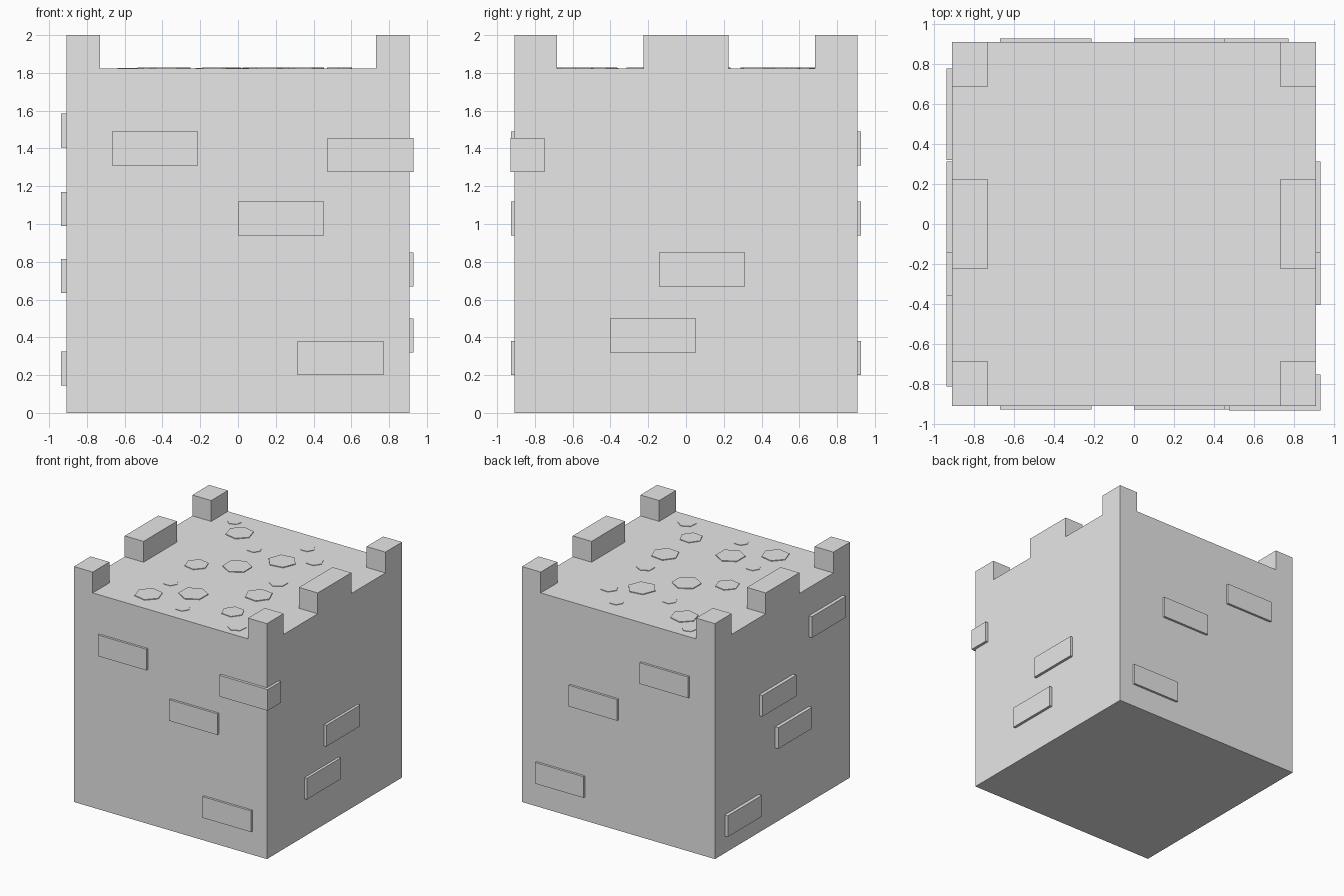
import bpy
import math

if "Cube" in bpy.data.objects:
    bpy.data.objects.remove(bpy.data.objects["Cube"], do_unlink=True)

stone = bpy.data.materials.new("light_grey_stone")
stone.use_nodes = True
GREY = (0.8, 0.8, 0.8, 1)
stone.diffuse_color = GREY
stone.node_tree.nodes["Principled BSDF"].inputs["Base Color"].default_value = GREY

HALF = 0.907      # half width of the tower
FLOOR = 1.823     # height of the roof floor
TOP = 2.0
BRICK_L, BRICK_H = 0.455, 0.18
SINK = 0.05       # how far bricks reach into the wall


def box(name, x0, x1, y0, y1, z0, z1):
    bpy.ops.mesh.primitive_cube_add(
        size=1, location=((x0 + x1) / 2, (y0 + y1) / 2, (z0 + z1) / 2))
    ob = bpy.context.object
    ob.name = name
    ob.scale = (x1 - x0, y1 - y0, z1 - z0)
    bpy.ops.object.transform_apply(location=False, rotation=False, scale=True)
    ob.data.materials.append(stone)
    return ob


def cobble(x, y, radius, turn):
    # Wide stones stand slightly prouder than small ones
    height = 0.004 + 0.05 * max(radius - 0.06, 0)
    bpy.ops.mesh.primitive_cylinder_add(
        vertices=6, radius=radius, depth=0.04,
        location=(x, y, FLOOR + height - 0.02),
        rotation=(0, 0, math.radians(turn + 30)))
    ob = bpy.context.object
    ob.name = "roof_cobble"
    ob.data.materials.append(stone)


# Tower block with its battlements
box("tower_body", -HALF, HALF, -HALF, HALF, 0, FLOOR)
for side, label in ((-1, "right"), (1, "left")):
    x0, x1 = sorted((side * 0.73, side * HALF))
    for y0, y1, place in ((-HALF, -0.683, "front"), (-0.225, 0.225, "middle"),
                          (0.683, HALF, "back")):
        box(f"{label}_{place}_merlon", x0, x1, y0, y1, FLOOR - 0.01, TOP)

# Raised bricks shared by the front and back walls: (x start, z start)
for x, z in ((-0.668, 1.31), (0.0, 0.94), (0.315, 0.2)):
    box("front_brick", x, x + BRICK_L, -0.926, -HALF + SINK, z, z + BRICK_H)
    box("back_brick", x, x + BRICK_L, HALF - SINK, 0.926, z, z + BRICK_H)

# Raised bricks on the side walls: (y start, z start)
for y, z in ((-0.143, 0.67), (-0.403, 0.32)):
    box("left_brick", HALF - SINK, 0.93, y, y + BRICK_L, z, z + BRICK_H)
for y, z in ((0.32, 0.145), (-0.357, 0.635), (-0.143, 0.99), (-0.81, 1.405)):
    box("right_brick", -0.936, -HALF + SINK, y, y + BRICK_L, z, z + BRICK_H)

# Brick wrapping the front left corner
box("corner_brick", 0.475, 0.93, -0.93, -0.75, 1.275, 1.455)

# Six-sided cobbles on the roof: x, y, radius, turn of the first corner
for x, y, radius, turn in (
        (-0.58, 0.785, 0.06, 17), (-0.425, 0.63, 0.11, -14),
        (0.16, 0.705, 0.062, 0), (0.345, 0.535, 0.072, -5),
        (-0.165, 0.455, 0.06, -4), (0.138, 0.395, 0.115, 9),
        (-0.09, 0.12, 0.115, 30), (0.337, 0.06, 0.074, 29),
        (-0.368, -0.03, 0.095, -11), (0.345, -0.215, 0.11, -7),
        (-0.345, -0.41, 0.062, 0), (-0.083, -0.48, 0.115, 30),
        (0.355, -0.575, 0.092, -6), (-0.36, -0.685, 0.11, -12),
        (-0.005, -0.735, 0.062, 0), (0.537, -0.782, 0.074, 25)):
    cobble(x, y, radius, turn)
